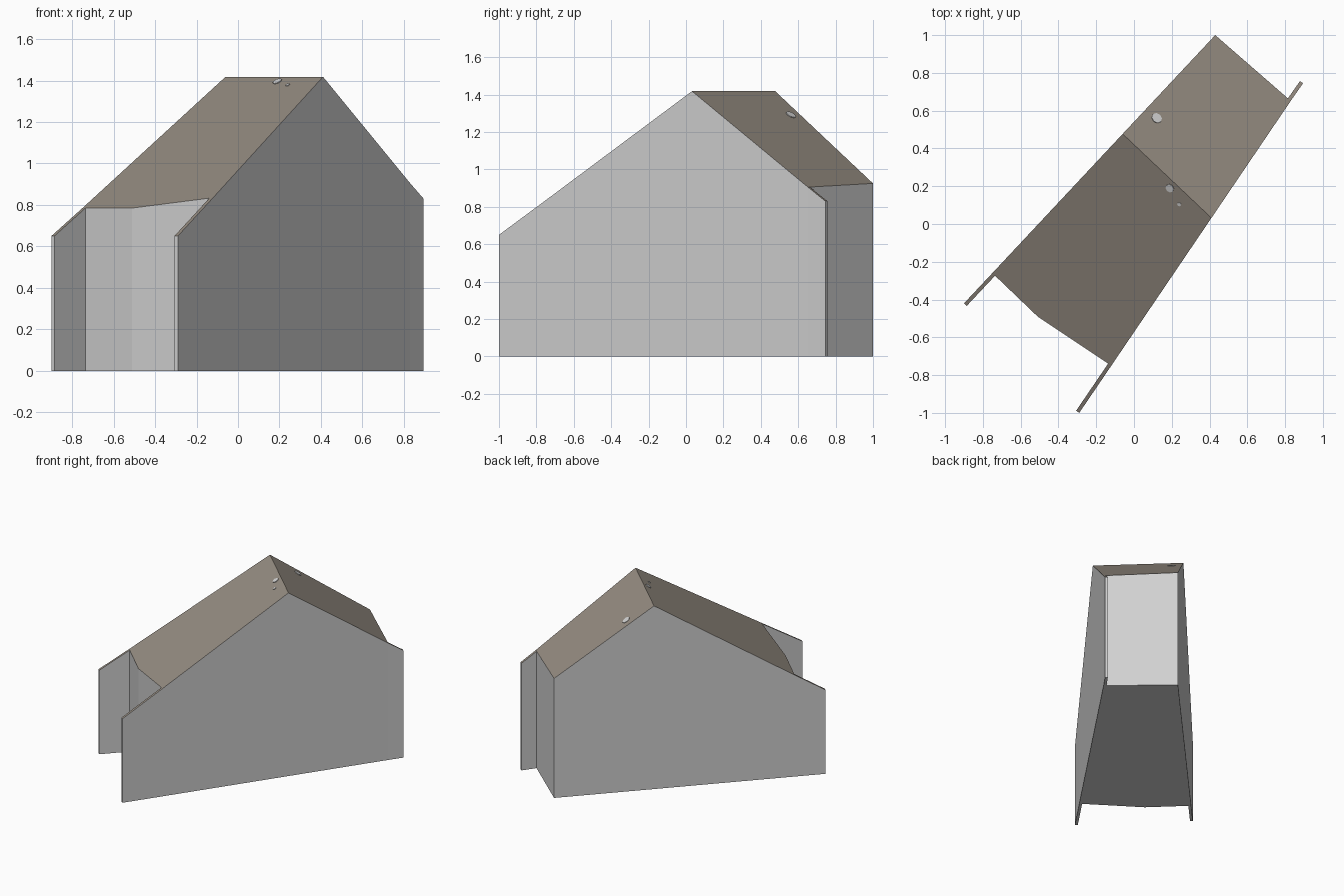
import bpy, bmesh
from mathutils import Vector

if "Cube" in bpy.data.objects:
    bpy.data.objects.remove(bpy.data.objects["Cube"])


def material(name, rgb):
    m = bpy.data.materials.new(name)
    m.diffuse_color = (*rgb, 1)
    m.use_nodes = True
    m.node_tree.nodes["Principled BSDF"].inputs["Base Color"].default_value = m.diffuse_color
    return m


WALL = material("pale grey wall", (0.64, 0.64, 0.64))
ROOF = material("brown roof", (0.30, 0.262, 0.22))


def build(name, bm):
    """Finish a mesh: outward normals, roof colour on upward faces."""
    bmesh.ops.recalc_face_normals(bm, faces=bm.faces)
    me = bpy.data.meshes.new(name)
    for m in (WALL, ROOF):
        me.materials.append(m)
    for f in bm.faces:
        f.material_index = 1 if f.normal.z > 0.2 else 0
    bm.to_mesh(me)
    bm.free()
    ob = bpy.data.objects.new(name, me)
    bpy.context.collection.objects.link(ob)
    return ob


def prism(name, outline, tops):
    """Upright solid: outline of (x, y, height), capped by the faces in tops."""
    bm = bmesh.new()
    lo = [bm.verts.new((x, y, 0)) for x, y, z in outline]
    hi = [bm.verts.new(p) for p in outline]
    n = len(outline)
    for i in range(n):
        j = (i + 1) % n
        bm.faces.new((lo[i], lo[j], hi[j], hi[i]))
    bm.faces.new(lo)
    for t in tops:
        bm.faces.new([hi[i] for i in t])
    return build(name, bm)


# Main house body with both roof slopes
eave_l, eave_mid, eave_r = (-.75, -.26, .785), (-.51, -.49, .785), (-.12, -.75, .835)
ridge_r, back_r = (.41, .032, 1.418), (.83, .652, .905)
back_l, ridge_l = (.43, 1.0, .925), (-.06, .477, 1.418)
prism("house_body",
      [eave_l, eave_mid, eave_r, ridge_r, back_r, back_l, ridge_l],
      [(0, 1, 2, 3, 6), (3, 4, 5, 6)])


# Thin side walls that run past the ends of the body
def fin(name, start, tip, inward):
    off = Vector((*inward, 0)) * 0.02
    a, b = Vector(start), Vector(tip)
    prism(name, [a, b, b + off, a + off], [(0, 1, 2, 3)])


fin("left_front_wall_end", eave_l, (-.90, -.42, .65), (.73, -.68))
fin("right_front_wall_end", eave_r, (-.29, -1.0, .65), (-.83, .56))
fin("right_back_wall_end", back_r, (.895, .745, .83), (-.83, .56))


# Small flat vent caps on the roof slopes
def vent(name, x, y, radius, plane):
    p, q, r = map(Vector, plane)
    n = (q - p).cross(r - p).normalized()
    if n.z < 0:
        n = -n
    z = p.z - (n.x * (x - p.x) + n.y * (y - p.y)) / n.z
    bpy.ops.mesh.primitive_cylinder_add(vertices=8, radius=radius, depth=0.008,
                                        location=(x, y, z))
    ob = bpy.context.object
    ob.name = name
    ob.rotation_euler = n.to_track_quat('Z', 'Y').to_euler()
    ob.data.materials.append(WALL)


front = (ridge_l, ridge_r, eave_l)
back = (ridge_l, ridge_r, back_l)
vent("back_vent", .12, .56, .029, back)
vent("front_vent", .19, .19, .023, front)
vent("small_front_vent", .24, .105, .011, front)
